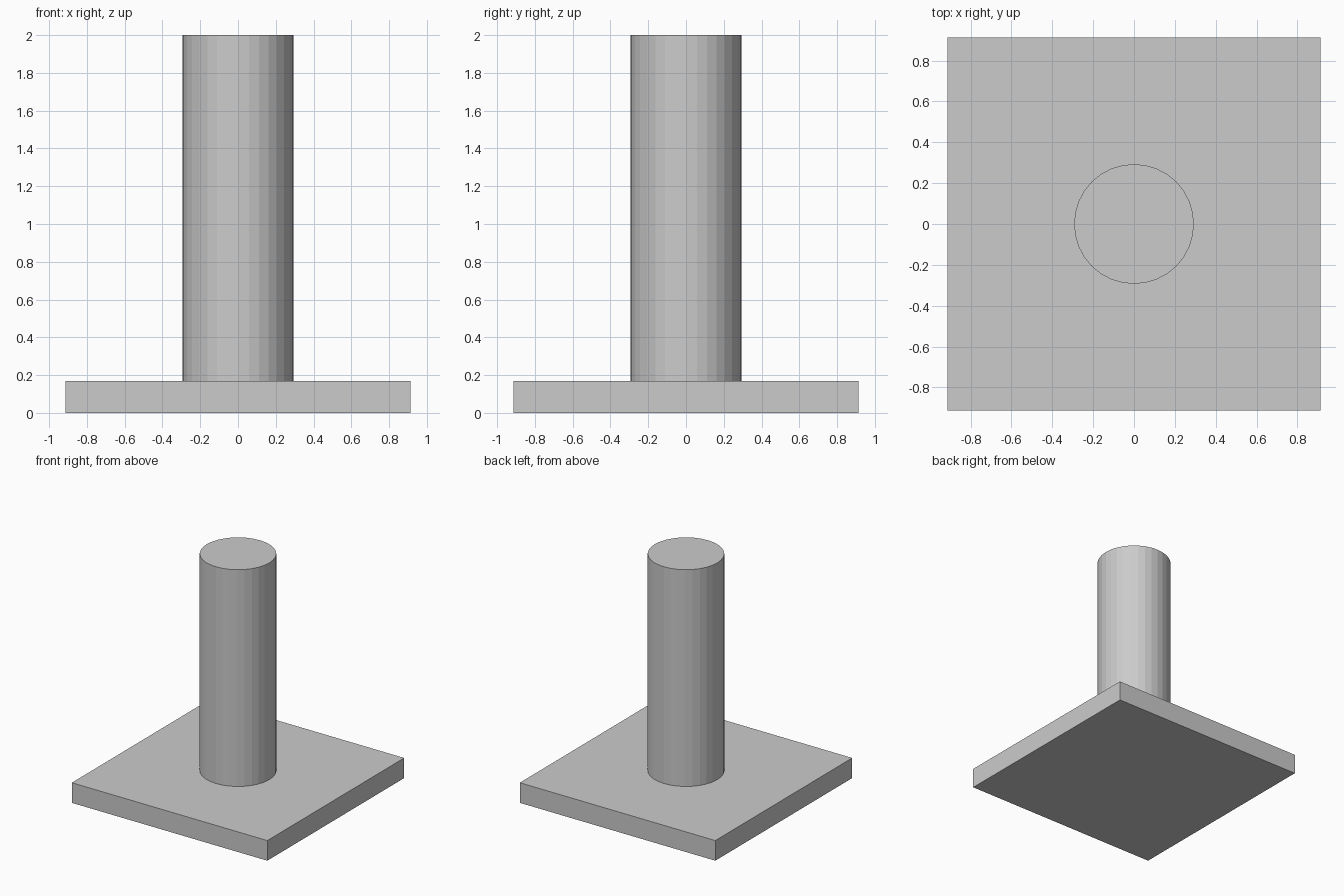
import bpy

if "Cube" in bpy.data.objects:
    bpy.data.objects.remove(bpy.data.objects["Cube"])

PLATE_WIDTH = 1.826
PLATE_HEIGHT = 0.17
POST_RADIUS = 0.293
TOTAL_HEIGHT = 2.0

# Square base plate
bpy.ops.mesh.primitive_cube_add(size=1, location=(0, 0, PLATE_HEIGHT / 2))
plate = bpy.context.object
plate.name = "base_plate"
plate.scale = (PLATE_WIDTH, PLATE_WIDTH, PLATE_HEIGHT)
bpy.ops.object.transform_apply(location=False, rotation=False, scale=True)

# Round post standing on the plate, flat facets
post_height = TOTAL_HEIGHT - PLATE_HEIGHT
bpy.ops.mesh.primitive_cylinder_add(
    vertices=32, radius=POST_RADIUS, depth=post_height,
    location=(0, 0, PLATE_HEIGHT + post_height / 2))
bpy.context.object.name = "post"
